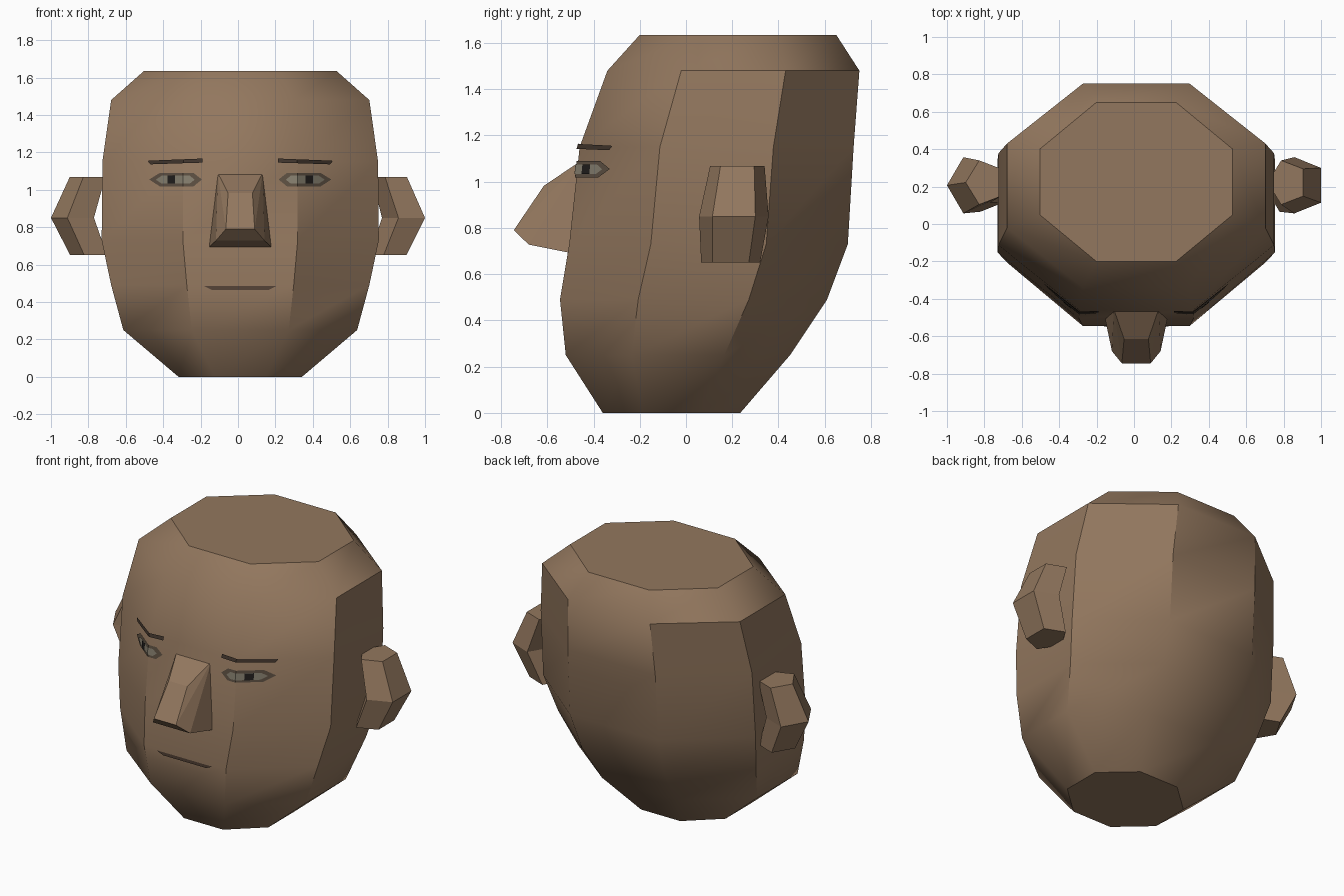
import bpy, bmesh, math

if "Cube" in bpy.data.objects:
    bpy.data.objects.remove(bpy.data.objects["Cube"])

CX = 0.012  # shared centre line of the face
# head rings: z, half width, front y, back y
RINGS = [(0.0, .33, -.36, .235), (.25, .625, -.52, .45), (.49, .69, -.545, .61),
         (.73, .741, -.505, .70), (1.15, .737, -.46, .725), (1.48, .69, -.34, .75),
         (1.635, .515, -.20, .65)]
K = math.tan(math.pi / 8)  # octagon corner ratio


def material(name, rgb):
    m = bpy.data.materials.new(name)
    m.diffuse_color = (*rgb, 1)
    m.use_nodes = True
    m.node_tree.nodes["Principled BSDF"].inputs["Base Color"].default_value = m.diffuse_color
    return m


SKIN = material("skin", (.29, .185, .112))
DARK = material("brow_brown", (.05, .034, .024))
LID = material("eyelid_brown", (.11, .08, .055))
WHITE = material("eye_white", (.24, .215, .16))
IRIS = material("iris_dark", (.015, .013, .012))
LIP = material("lip_brown", (.10, .062, .042))


def build(name, verts, faces, mat, smooth=None, recalc=True):
    bm = bmesh.new()
    vs = [bm.verts.new((x + CX, y, z)) for x, y, z in verts]
    for f in faces:
        bm.faces.new([vs[i] for i in f])
    bmesh.ops.remove_doubles(bm, verts=bm.verts, dist=1e-5)
    if recalc:
        bmesh.ops.recalc_face_normals(bm, faces=bm.faces)
    me = bpy.data.meshes.new(name)
    bm.to_mesh(me)
    bm.free()
    me.materials.append(mat)
    ob = bpy.data.objects.new(name, me)
    bpy.context.collection.objects.link(ob)
    if smooth:
        bpy.ops.object.select_all(action='DESELECT')
        ob.select_set(True)
        bpy.context.view_layer.objects.active = ob
        bpy.ops.object.shade_smooth_by_angle(angle=math.radians(smooth))
    return ob


def loft(name, rings, mat, smooth=None):
    n = len(rings[0])
    verts = [v for r in rings for v in r]
    faces = [(i * n + j, i * n + (j + 1) % n, (i + 1) * n + (j + 1) % n, (i + 1) * n + j)
             for i in range(len(rings) - 1) for j in range(n)]
    faces += [tuple(range(n)), tuple(range(len(verts) - n, len(verts)))]
    return build(name, verts, faces, mat, smooth)


def ngon(n, cx, cy, rx, ry, z, start):
    return [(cx + rx * math.cos(start + math.tau * i / n),
             cy + ry * math.sin(start + math.tau * i / n), z) for i in range(n)]


# head: stacked octagons
R = 1 / math.cos(math.pi / 8)
loft("head", [ngon(8, 0, (f + b) / 2, w * R, (b - f) / 2 * R, z, math.pi / 8)
              for z, w, f, b in RINGS], SKIN, 38)


def face_y(x, z):
    """Depth of the front of the head at x, z."""
    for (z0, *a), (z1, *b) in zip(RINGS, RINGS[1:]):
        if z0 <= z <= z1:
            t = (z - z0) / (z1 - z0)
            w, f, k = [p + (q - p) * t for p, q in zip(a, b)]
            c, h = (f + k) / 2, (k - f) / 2
            s = max(0, (abs(x) - w * K) / (w * (1 - K)))
            return c - h + s * h * (1 - K)


def strip(name, cols, mat, lift, side=1):
    """Thin strip laid on the face; cols are (x, low z, high z)."""
    cols = sorted((side * x, lo, hi) for x, lo, hi in cols)
    verts, faces = [], []
    for i, (x, lo, hi) in enumerate(cols):
        verts += [(x, face_y(x, lo) - lift, lo), (x, face_y(x, hi) - lift, hi)]
        if i:
            faces.append((2 * i - 2, 2 * i, 2 * i + 1, 2 * i - 1))
    build(name, verts, faces, mat, recalc=False)


# nose: side profile mirrored across the centre line
prof = [(.12, -.455, 1.09), (.065, -.615, .982), (.077, -.745, .79),
        (.13, -.68, .728), (.17, -.49, .69)]
nose_v = prof + [(-x, y, z) for x, y, z in prof]
nose_f = [(i, i + 1, i + 6, i + 5) for i in range(4)] + [(0, 4, 9, 5)]
for o in (0, 5):
    nose_f += [(o, o + i, o + i + 1) for i in (1, 2, 3)]
build("nose", nose_v, nose_f, SKIN)

strip("mouth", [(-.19, .483, .485), (-.15, .464, .485), (.15, .464, .485),
                (.19, .483, .485)], LIP, .006)

# ear sections: centre x, centre y, x radius, y radius, z
EAR = [(.80, .193, .109, .134, .65), (.885, .207, .127, .158, .85), (.807, .222, .105, .124, 1.067)]

for side, tag in ((-1, "left"), (1, "right")):
    # five-sided bent ear, same section turn on both sides
    loft(tag + "_ear", [ngon(5, side * x, y, rx, ry, z, math.pi)
                        for x, y, rx, ry, z in EAR], SKIN)
    # layered eye
    strip(tag + "_eyelids", [(.205, 1.055, 1.055), (.25, 1.018, 1.09), (.306, 1.018, 1.09),
                             (.43, 1.018, 1.09), (.487, 1.055, 1.055)], LID, .006, side)
    strip(tag + "_eye_white", [(.245, 1.053, 1.055), (.27, 1.033, 1.075), (.306, 1.033, 1.075),
                               (.42, 1.033, 1.075), (.45, 1.053, 1.055)], WHITE, .010, side)
    strip(tag + "_iris", [(.348, 1.033, 1.075), (.39, 1.033, 1.075)], IRIS, .014, side)
    strip(tag + "_eyebrow", [(.203, 1.145, 1.167), (.304, 1.142, 1.163),
                             (.48, 1.136, 1.156), (.492, 1.15, 1.155)], DARK, .012, side)
